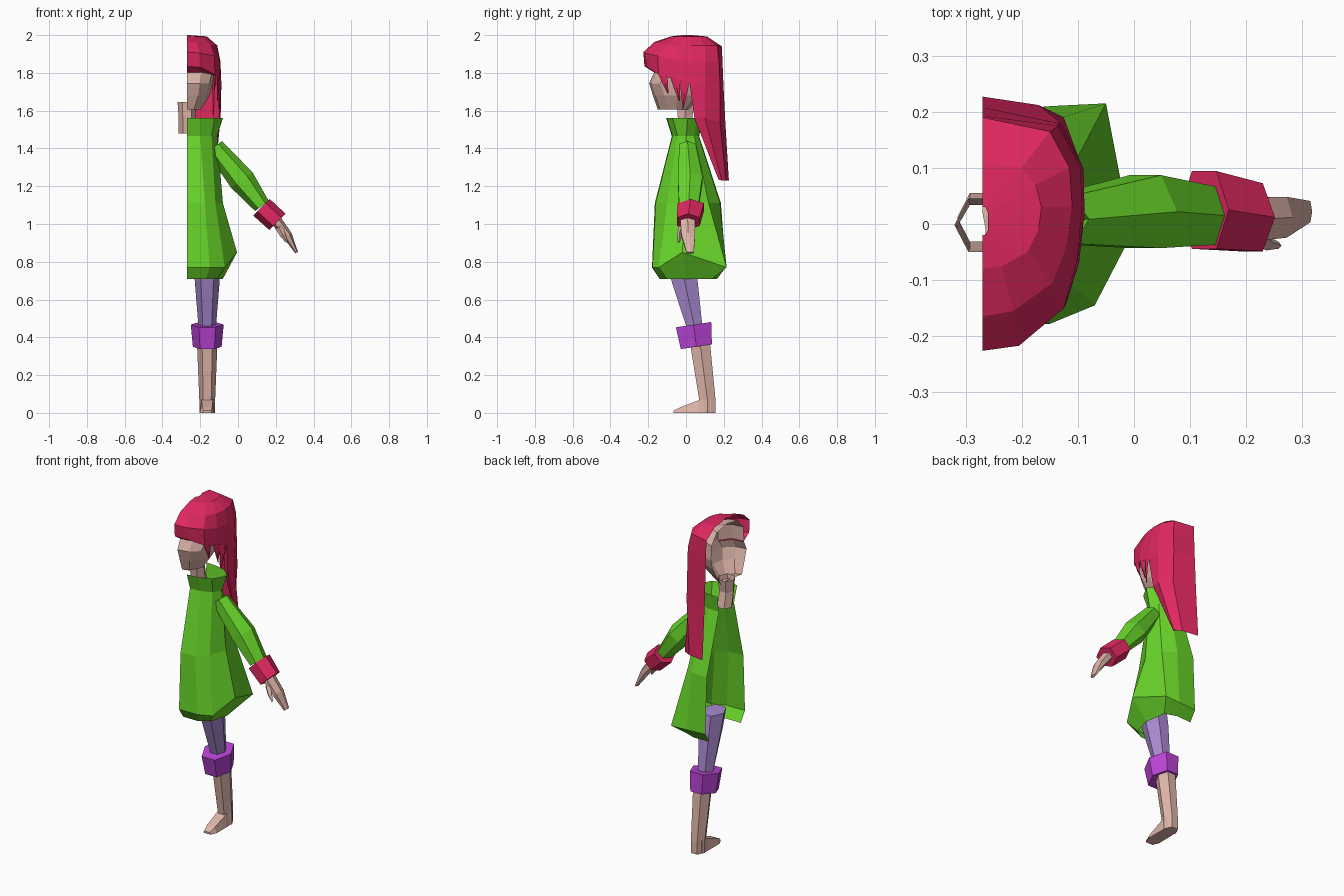
import bpy, bmesh
from math import cos, sin, radians, tau
from mathutils import Vector


def material(name, rgb):
    m = bpy.data.materials.new(name)
    m.diffuse_color = tuple((c / 255) ** 2.2 for c in rgb) + (1,)
    return m


RED = material("red", (222, 44, 96))
GREEN = material("green", (104, 212, 46))
LILAC = material("lilac", (168, 136, 208))
PURPLE = material("purple", (186, 70, 214))
SKIN = material("skin", (222, 180, 168))
MID = -0.27  # the open cut plane of the half figure


def loft(name, mat, rings, closed=False, caps=False):
    """Skin a list of equal-length point rings with flat faces."""
    bm = bmesh.new()
    rows = [[bm.verts.new(p) for p in r] for r in rings]
    n = len(rows[0])
    for a, b in zip(rows, rows[1:]):
        for i in range(n if closed else n - 1):
            j = (i + 1) % n
            bm.faces.new((a[i], a[j], b[j], b[i]))
    if caps:
        bm.faces.new(rows[0])
        bm.faces.new(rows[-1][::-1])
    bmesh.ops.remove_doubles(bm, verts=bm.verts, dist=0.0005)
    bmesh.ops.recalc_face_normals(bm, faces=bm.faces)
    me = bpy.data.meshes.new(name)
    bm.to_mesh(me)
    bm.free()
    me.materials.append(mat)
    ob = bpy.data.objects.new(name, me)
    bpy.context.collection.objects.link(ob)
    return ob


def tube(name, mat, stations, tilt=0, n=6, caps=True, spin=0.0, lean=0.0):
    """Stations are (x, y, z, radius across, radius in y); tilt turns the rings about y."""
    p = Vector((cos(radians(tilt)), 0, sin(radians(tilt))))
    q = Vector((0, 1, lean))
    rings = []
    for x, y, z, rp, ry in stations:
        rings.append([Vector((x, y, z)) + p * rp * cos(tau * (i + spin) / n)
                      + q * ry * sin(tau * (i + spin) / n) for i in range(n)])
    return loft(name, mat, rings, True, caps)


def at(z, pts):
    return [(x, y, z) for x, y in pts]


# Robe with flared hem and standing collar, open at the cut plane
hem = at(0.77, [(MID, -.18), (-.15, -.178), (-.07, -.145), (-.005, -.02),
                (-.05, .215), (-.15, .21), (MID, .20)])
hem[3] = (-.005, -.02, .85)
loft("robe", GREEN, [
    at(0.71, [(MID, -.14), (-.17, -.14), (-.11, -.10), (-.08, .01),
              (-.10, .14), (-.17, .165), (MID, .16)]),
    hem,
    at(1.11, [(MID, -.165), (-.175, -.16), (-.12, -.10), (-.08, 0),
              (-.10, .12), (-.16, .18), (MID, .185)]),
    at(1.465, [(MID, -.075), (-.20, -.072), (-.14, -.045), (-.11, 0),
               (-.14, .045), (-.20, .068), (MID, .07)]),
    at(1.56, [(MID, -.105), (-.20, -.10), (-.125, -.07), (-.08, .01),
              (-.125, .06), (-.20, .08), (MID, .085)])])

# Arm: sleeve, cuff, hand and thumb
tube("sleeve", GREEN, [(-.125, .008, 1.41, .05, .05), (.02, .022, 1.233, .07, .075),
                       (.127, .015, 1.095, .045, .06)], 35.6)
tube("sleeve_cuff", RED, [(.125, .025, 1.088, .062, .08),
                          (.208, .012, 1.012, .061, .07)], 45)
tube("hand", SKIN, [(.20, .008, 1.02, .03, .045), (.262, .012, .94, .025, .042),
                    (.311, .022, .848, .008, .022)], 35)
tube("thumb", SKIN, [(.215, -.02, .985, .02, .018), (.236, -.034, .945, .016, .013),
                     (.258, -.038, .905, .006, .006)], 35, 4)

# Leg: legging, cuff, shin and foot
LX = -.163
tube("legging", LILAC, [(LX, -.03, .80, .07, .085), (LX, -.008, .70, .066, .08),
                        (LX, .048, .44, .045, .047)])
tube("legging_cuff", PURPLE, [(LX, .04, .467, .087, .108), (LX, .055, .35, .076, .095)],
     lean=.15)
tube("shin", SKIN, [(LX, .072, .40, .055, .06), (LX, .078, .34, .053, .06),
                    (LX, .113, .07, .042, .05), (LX, .113, .0, .042, .05)])
loft("foot", SKIN, [[(LX - w, y, 0), (LX + w, y, 0), (LX + v, y, h), (LX - v, y, h)]
                    for y, w, v, h in ((.13, .036, .036, .08), (.07, .040, .03, .068),
                                       (-.03, .040, .026, .03), (-.065, .024, .02, .012))],
     True, True)

# Neck, a whole tube around the cut plane
tube("neck", SKIN, [(MID, .012, 1.48, .045, .05), (MID, -.005, 1.57, .045, .045),
                    (MID, -.002, 1.645, .05, .055)], caps=False)


# Head shell: half rings running from face to nape
def head_ring(z, front, back, w):
    return at(z, [(MID, front), (MID + w * .5, front + .012), (MID + w * .88, front + .06),
                  (MID + w, (front + back) / 2), (MID + w * .75, back - .04), (MID, back)])


loft("head", SKIN, [head_ring(*r) for r in (
    (1.62, -.06, .03, .01), (1.607, -.15, .04, .075), (1.68, -.175, .09, .12),
    (1.745, -.195, .13, .135), (1.80, -.17, .145, .15), (1.89, -.165, .14, .145),
    (1.95, -.11, .09, .10), (1.965, -.03, .02, .01))])

# Hair cap, with the fringe turning in to the forehead
loft("hair_cap", RED, [
    at(2.0, [(MID, -.02), (-.265, -.02), (-.26, -.01), (-.26, 0),
             (-.26, .01), (-.26, .02), (-.265, .03), (MID, .03)]),
    at(1.993, [(MID, -.08), (-.235, -.075), (-.19, -.05), (-.17, -.01),
               (-.165, .03), (-.175, .07), (-.20, .10), (MID, .11)]),
    [(MID, -.165, 1.965), (-.215, -.155, 1.96), (-.145, -.105, 1.95), (-.12, -.04, 1.945),
     (-.11, .03, 1.945), (-.115, .10, 1.945), (-.15, .165, 1.945), (MID, .19, 1.94)],
    [(MID, -.226, 1.91), (-.205, -.217, 1.905), (-.125, -.15, 1.89), (-.10, -.06, 1.87),
     (-.093, .03, 1.86), (-.095, .10, 1.86), (-.135, .175, 1.86), (MID, .193, 1.86)],
    [(MID, -.22, 1.835), (-.20, -.205, 1.83), (-.122, -.145, 1.79), (-.098, -.07, 1.77),
     (-.088, .02, 1.74), (-.09, .10, 1.74), (-.135, .18, 1.74), (MID, .198, 1.74)]])
loft("fringe_underside", RED, [
    [(MID, -.22, 1.835), (-.20, -.205, 1.83), (-.122, -.145, 1.79)],
    [(MID, -.165, 1.80), (-.205, -.155, 1.80), (-.14, -.11, 1.79)]])

# Long hair falling down the back
loft("back_hair", RED, [
    [(-.125, .035, 1.74), (-.088, .02, 1.74), (-.09, .10, 1.74), (-.135, .18, 1.74), (MID, .198, 1.74)],
    [(-.13, .055, 1.56), (-.10, .045, 1.56), (-.092, .10, 1.56), (-.13, .18, 1.54), (MID, .208, 1.54)],
    [(-.15, .18, 1.235), (-.14, .172, 1.235), (-.125, .19, 1.23), (-.17, .212, 1.23), (MID, .227, 1.23)]])

# Pointed locks at the temple
for i, (y, w, top, x, tip_y, tip_z) in enumerate((
        (-.125, .025, 1.80, -.118, -.095, 1.69),
        (-.06, .028, 1.79, -.10, -.035, 1.65),
        (-.005, .028, 1.78, -.092, -.015, 1.61))):
    loft(f"lock_{i + 1}", RED, [
        [(x - .012, y - w, top), (x, y, top), (x, y + w, top)],
        [(x - .01, (y + tip_y) / 2 - w * .6, (top + tip_z) / 2),
         (x, (y + tip_y) / 2, (top + tip_z) / 2),
         (x, (y + tip_y) / 2 + w * .6, (top + tip_z) / 2)],
        [(x - .01, tip_y - .002, tip_z), (x - .008, tip_y, tip_z), (x - .01, tip_y + .002, tip_z)]])
